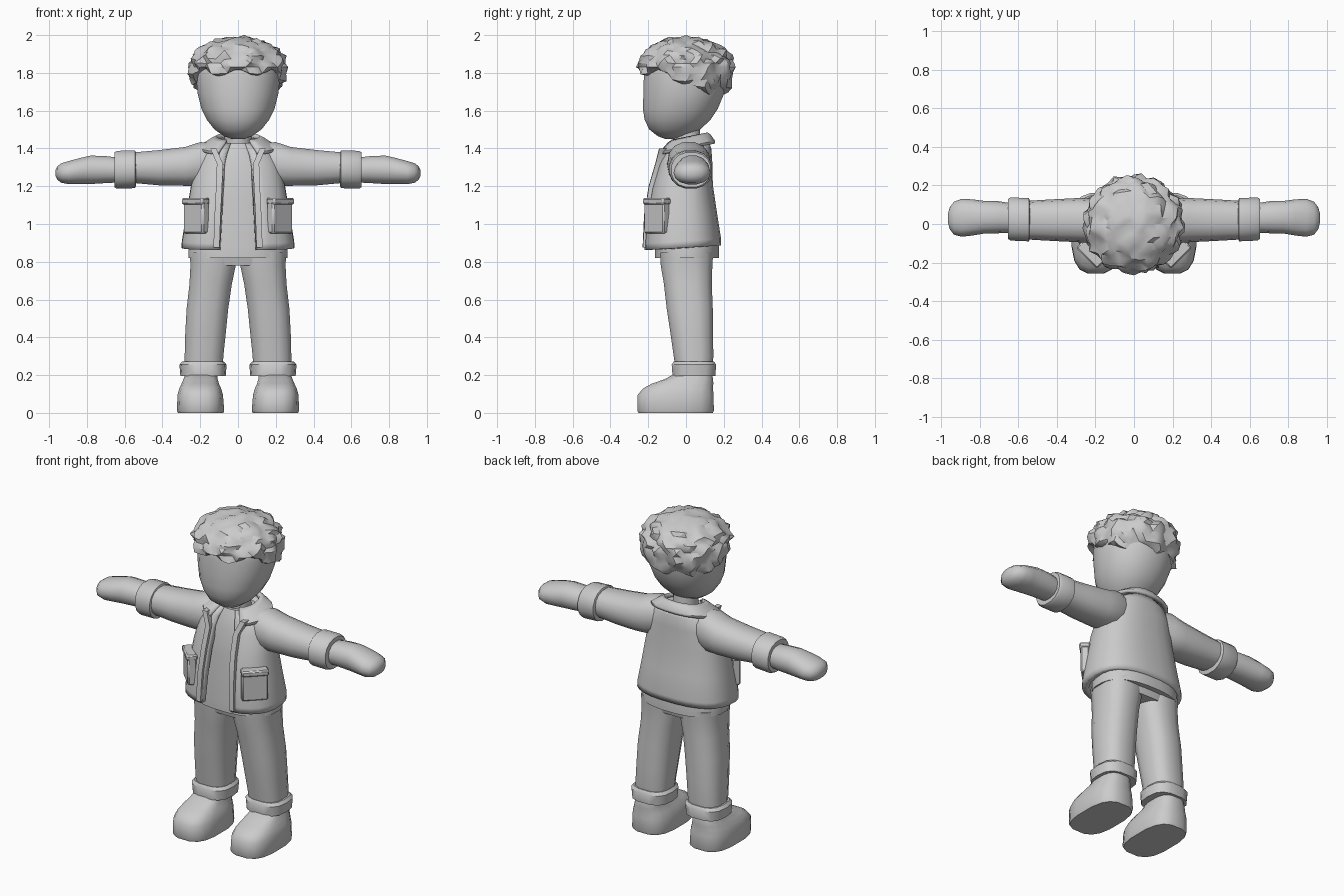
import bpy, bmesh, math, random
from mathutils import Vector

if "Cube" in bpy.data.objects:
    bpy.data.objects.remove(bpy.data.objects["Cube"])

random.seed(4)
grey = bpy.data.materials.new("light grey")
grey.diffuse_color = (0.6, 0.6, 0.6, 1)
grey.use_nodes = True
grey.node_tree.nodes["Principled BSDF"].inputs["Base Color"].default_value = grey.diffuse_color


def finish(name, bm, mirror=False, thick=0, angle=40):
    me = bpy.data.meshes.new(name)
    bm.to_mesh(me)
    bm.free()
    ob = bpy.data.objects.new(name, me)
    bpy.context.collection.objects.link(ob)
    me.materials.append(grey)
    if thick:
        mod = ob.modifiers.new("Thickness", 'SOLIDIFY')
        mod.thickness = thick
        mod.offset = -1
    if mirror:
        ob.modifiers.new("Mirror", 'MIRROR')
    bpy.ops.object.select_all(action='DESELECT')
    bpy.context.view_layer.objects.active = ob
    ob.select_set(True)
    bpy.ops.object.shade_smooth_by_angle(angle=math.radians(angle))
    return ob


def loft(name, rings, n=16, e=2.0, axis='z', gap=0, tilt=0, **kw):
    """Rings are (position, centre 1, centre 2, radius 1, radius 2) along the axis.
    A gap leaves the front open by that angle on each side."""
    bm = bmesh.new()
    rows = []
    for p, c1, c2, r1, r2 in rings:
        row = []
        for j in range(n):
            if gap:
                a = -math.pi / 2 + gap + j * (2 * math.pi - 2 * gap) / (n - 1)
            else:
                a = -math.pi / 2 + (j + 0.5) * 2 * math.pi / n
            c, s = math.cos(a), math.sin(a)
            u = c1 + r1 * math.copysign(abs(c) ** (2 / e), c)
            v = c2 + r2 * math.copysign(abs(s) ** (2 / e), s)
            co = (u, v, p + tilt * v) if axis == 'z' else (p, u, v)
            row.append(bm.verts.new(co))
        rows.append(row)
    for lo, hi in zip(rows, rows[1:]):
        for j in range(n - 1 if gap else n):
            k = (j + 1) % n
            bm.faces.new((lo[j], lo[k], hi[k], hi[j]))
    if not gap:
        bm.faces.new(rows[0][::-1])
        bm.faces.new(rows[-1])
    return finish(name, bm, **kw)


def box(name, centre, size, turn, **kw):
    bm = bmesh.new()
    bmesh.ops.create_cube(bm, size=1)
    bmesh.ops.scale(bm, vec=size, verts=bm.verts)
    bmesh.ops.bevel(bm, geom=bm.edges[:], offset=0.008, segments=1, affect='EDGES')
    for v in bm.verts:
        x, y = v.co.x, v.co.y
        v.co.x = x * math.cos(turn) - y * math.sin(turn) + centre[0]
        v.co.y = x * math.sin(turn) + y * math.cos(turn) + centre[1]
        v.co.z += centre[2]
    return finish(name, bm, **kw)


# Head and neck
loft("head", [(1.45, 0, -.07, .03, .04), (1.465, 0, -.07, .075, .08),
              (1.50, 0, -.06, .125, .135), (1.55, 0, -.045, .165, .175),
              (1.61, 0, -.03, .195, .2), (1.69, 0, -.012, .215, .215),
              (1.78, 0, -.005, .225, .22), (1.87, 0, 0, .215, .21),
              (1.93, 0, 0, .16, .16)], n=24, e=2.15, angle=60)
loft("neck", [(1.36, 0, .01, .075, .075), (1.51, 0, 0, .07, .075)], n=14)

# Curly hair: a dome with tufts, cut off along the hairline
tufts = []
for i in range(110):
    h = 1 - 2 * (i + 0.5) / 110
    t = i * 2.39996 + random.uniform(-.2, .2)
    r = math.sqrt(1 - h * h)
    tufts.append(Vector((r * math.cos(t), r * math.sin(t), h)))
bm = bmesh.new()
bmesh.ops.create_icosphere(bm, subdivisions=4, radius=1)
for v in bm.verts:
    d = v.co.normalized()
    near = max(d.dot(t) for t in tufts)
    bump = max(0, 1 - math.acos(min(1, near)) / 0.23)
    s = 0.89 + 0.15 * bump + random.uniform(-.012, .012)
    x, y = d.x * .27 * s, d.y * .265 * s
    z = 1.83 + d.z * s * (.168 if d.z > 0 else .27)
    line = 1.80 if y < -.12 else 1.80 - min(1, (y + .12) / .2) * .1
    line += 0.018 * math.sin(7 * math.atan2(y, x))
    if z < line:
        k = max(0.6, 1 - (line - z) * 4)
        x, y, z = x * k, y * k, line
    v.co = (x, y, z)
finish("curly_hair", bm, angle=32)

# Shirt
loft("shirt", [(.82, 0, .005, .265, .17), (.88, 0, .005, .265, .17),
               (1.15, 0, 0, .22, .14), (1.32, 0, 0, .19, .125),
               (1.40, 0, .005, .11, .1), (1.425, 0, .005, .085, .09)], n=24, e=2.4)

# Open jacket with collar, front strips and pockets
coat = [(.875, 0, -.02, .30, .205), (.91, 0, -.02, .298, .207),
        (1.05, 0, -.025, .275, .19), (1.2, 0, -.022, .25, .165),
        (1.32, 0, -.005, .225, .145), (1.39, 0, .005, .185, .13),
        (1.435, 0, .015, .12, .105)]
loft("jacket", coat, n=26, e=2.5, gap=.26, tilt=.06, thick=.04)
loft("collar", [(1.395, 0, .0, .205, .155), (1.41, 0, .0, .205, .155),
                (1.45, 0, .01, .14, .12), (1.462, 0, .015, .115, .1)],
     n=18, e=2.3, gap=.5, tilt=.2, thick=.025)
bm = bmesh.new()
path = [(.098, -.222, .875), (.092, -.214, 1.05), (.084, -.19, 1.2),
        (.08, -.155, 1.32), (.115, -.135, 1.40)]
rows = [[bm.verts.new((x + dx, y + dy, z)) for dx, dy in
         ((0, .04), (0, -.008), (.032, -.006), (.032, .04))] for x, y, z in path]
for lo, hi in zip(rows, rows[1:]):
    for j in range(4):
        k = (j + 1) % 4
        bm.faces.new((lo[j], lo[k], hi[k], hi[j]))
bm.faces.new(rows[0][::-1])
bm.faces.new(rows[-1])
finish("jacket_front_strip", bm, mirror=True)
box("pocket", (.222, -.155, 1.04), (.15, .05, .18), math.radians(45), mirror=True)
box("pocket_flap", (.224, -.155, 1.12), (.155, .064, .035), math.radians(45), mirror=True)

# Arms along x
loft("sleeve", [(.12, .015, 1.33, .09, .1), (.2, .015, 1.318, .115, .118),
                (.28, .02, 1.305, .115, .105), (.42, .02, 1.298, .108, .095),
                (.56, .02, 1.298, .1, .082)], n=14, e=2.3, axis='x', mirror=True)
loft("sleeve_cuff", [(.54, .022, 1.29, .1, .09), (.545, .022, 1.29, .114, .102),
                     (.64, .026, 1.287, .114, .102), (.655, .026, 1.287, .105, .094),
                     (.655, .026, 1.287, .085, .075)],
     n=16, e=2.2, axis='x', mirror=True)
loft("hand", [(.62, .03, 1.285, .075, .066), (.70, .035, 1.288, .083, .073),
              (.78, .035, 1.287, .085, .077), (.84, .034, 1.28, .094, .07),
              (.895, .032, 1.272, .098, .063), (.935, .03, 1.27, .085, .053),
              (.957, .03, 1.27, .055, .036), (.966, .03, 1.27, .02, .015)],
     n=14, e=2.2, axis='x', mirror=True, angle=60)

# Trousers
loft("trouser_hips", [(.78, 0, .003, .235, .13), (.86, 0, .003, .255, .15)], n=24, e=2.5)
loft("trouser_leg", [(.24, .182, .042, .105, .1), (.3, .18, .04, .105, .108),
                     (.42, .172, .03, .11, .115), (.55, .162, .02, .113, .125),
                     (.68, .145, .01, .115, .13), (.78, .132, .003, .123, .14),
                     (.85, .13, .003, .128, .145)], n=12, e=2.7, mirror=True)
loft("trouser_cuff", [(.195, .185, .042, .09, .09), (.195, .185, .042, .12, .115),
                      (.255, .185, .042, .125, .12), (.272, .185, .042, .11, .108)],
     n=14, e=2.8, mirror=True)

# Shoes
loft("shoe", [(0, .198, -.055, .122, .2), (.012, .198, -.055, .127, .205),
              (.095, .2, -.055, .122, .204), (.13, .2, -.042, .112, .187),
              (.155, .2, -.018, .1, .165), (.178, .198, .015, .092, .13),
              (.205, .195, .037, .085, .103)], n=16, e=2.9, mirror=True)
box("shoe_strap", (.199, -.085, .168), (.13, .05, .02), 0, mirror=True)
